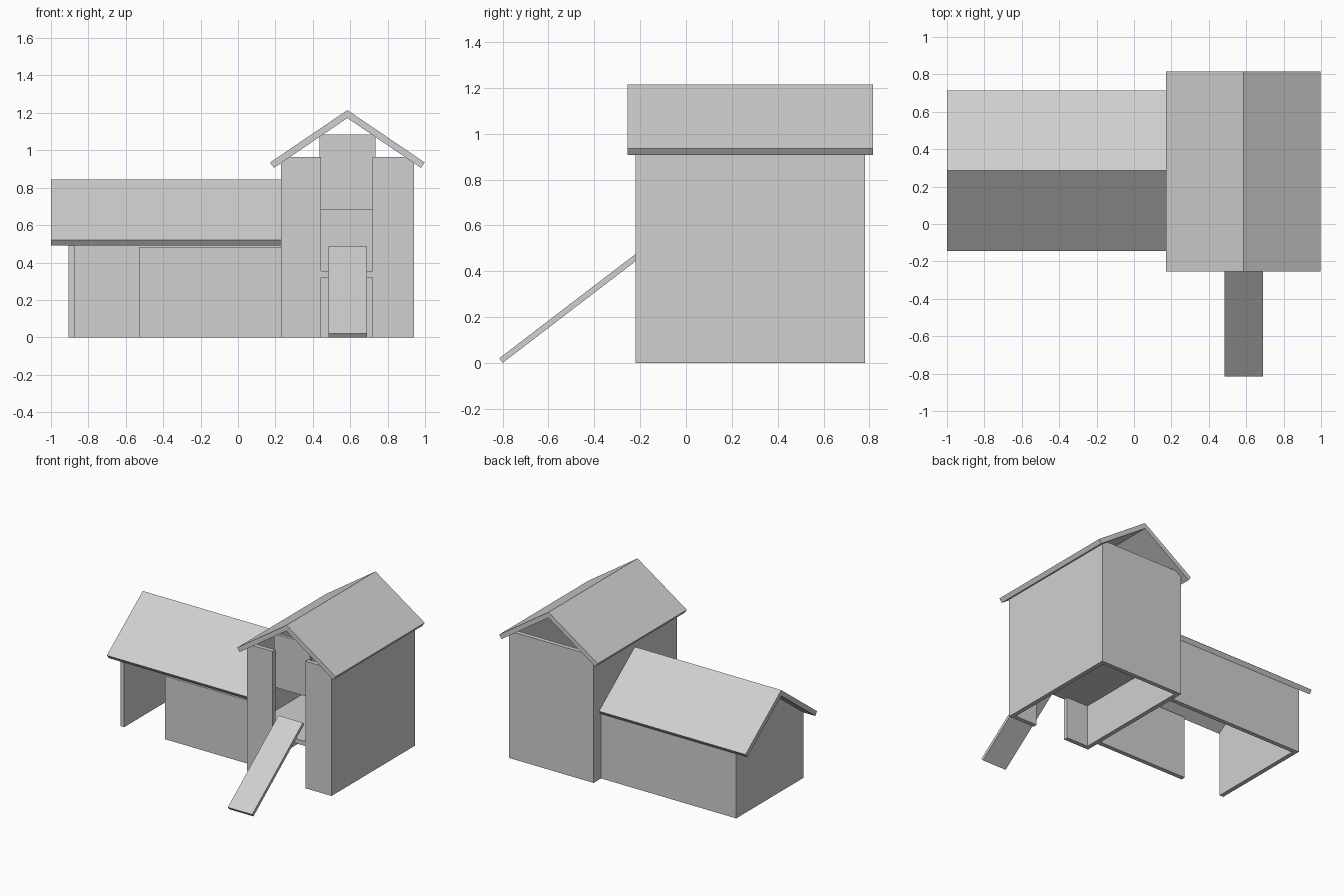
import bpy
import bmesh

if "Cube" in bpy.data.objects:
    bpy.data.objects.remove(bpy.data.objects["Cube"], do_unlink=True)

grey = bpy.data.materials.new("light_grey")
grey.use_nodes = True
colour = (0.63, 0.63, 0.63, 1)
grey.diffuse_color = colour
grey.node_tree.nodes["Principled BSDF"].inputs["Base Color"].default_value = colour


def prism(name, profile, axis, start, end):
    """Extrude a 2D profile (other horizontal axis, z) along x or y."""
    bm = bmesh.new()
    place = (lambda p: (start, p[0], p[1])) if axis == "x" else (lambda p: (p[0], start, p[1]))
    face = bm.faces.new([bm.verts.new(place(p)) for p in profile])
    moved = bmesh.ops.extrude_face_region(bm, geom=[face])["geom"]
    step = (end - start, 0, 0) if axis == "x" else (0, end - start, 0)
    bmesh.ops.translate(bm, vec=step, verts=[v for v in moved if isinstance(v, bmesh.types.BMVert)])
    bmesh.ops.recalc_face_normals(bm, faces=bm.faces)
    mesh = bpy.data.meshes.new(name)
    bm.to_mesh(mesh)
    bm.free()
    mesh.materials.append(grey)
    obj = bpy.data.objects.new(name, mesh)
    bpy.context.collection.objects.link(obj)
    return obj


def box(name, x0, x1, y0, y1, z0, z1):
    return prism(name, [(x0, z0), (x1, z0), (x1, z1), (x0, z1)], "y", y0, y1)


def gable_roof(name, ridge, top, half, eave, inset, drop, axis, start, end):
    """Two sloping boards meeting at the ridge, with square-cut eaves."""
    slope = (top - eave) / half
    under = eave - drop + slope * (half - inset)
    for label, s in (("first", -1), ("second", 1)):
        board = [(ridge, top), (ridge + s * half, eave),
                 (ridge + s * (half - inset), eave - drop), (ridge, under)]
        prism(f"{name}_{label}_slope", board, axis, start, end)


T = 0.033  # wall thickness

# Tall house: walls, raised floor and open gables
L, R, F, B, H = 0.23, 0.94, -0.22, 0.78, 0.965
box("tall_right_wall", L, L + T, F, B, 0, H)
box("tall_left_wall", R - T, R, F, B, 0, H)
box("tall_back_wall", L + T, R - T, B - T, B, 0, H)
box("tall_front_right_panel", L + T, 0.445, F, F + T, 0, H)
box("tall_front_left_panel", 0.72, R - T, F, F + T, 0, H)
box("raised_floor", L + T, R - T, F + T, B - T, 0.32, 0.355)
box("door_sill", 0.445, 0.72, F, F + T, 0.32, 0.355)
gable_roof("tall_roof", 0.585, 1.215, 0.413, 0.935, 0.02, 0.029, "y", -0.255, 0.815)

# Sliding door, raised behind the front opening
box("sliding_door", 0.435, 0.735, F + T, F + T + 0.022, 0.68, 1.085)

# Ramp up to the door
prism("ramp", [(-0.815, 0.02), (-0.8, 0), (-0.192, 0.465), (-0.207, 0.485)],
      "x", 0.485, 0.69)

# Low run: end gable, back wall, half-open front and roof
E, F2, B2, MID = -0.905, -0.12, 0.69, 0.285
prism("run_end_gable", [(F2, 0), (B2, 0), (B2, 0.495), (MID, 0.805), (F2, 0.495)],
      "x", E, E + T)
box("run_back_wall", E + T, L, B2 - T, B2, 0, 0.495)
box("run_front_panel", -0.53, L, F2, F2 + T, 0, 0.48)
gable_roof("run_roof", MID, 0.845, 0.43, 0.52, 0.021, 0.028, "x", -1, L)
